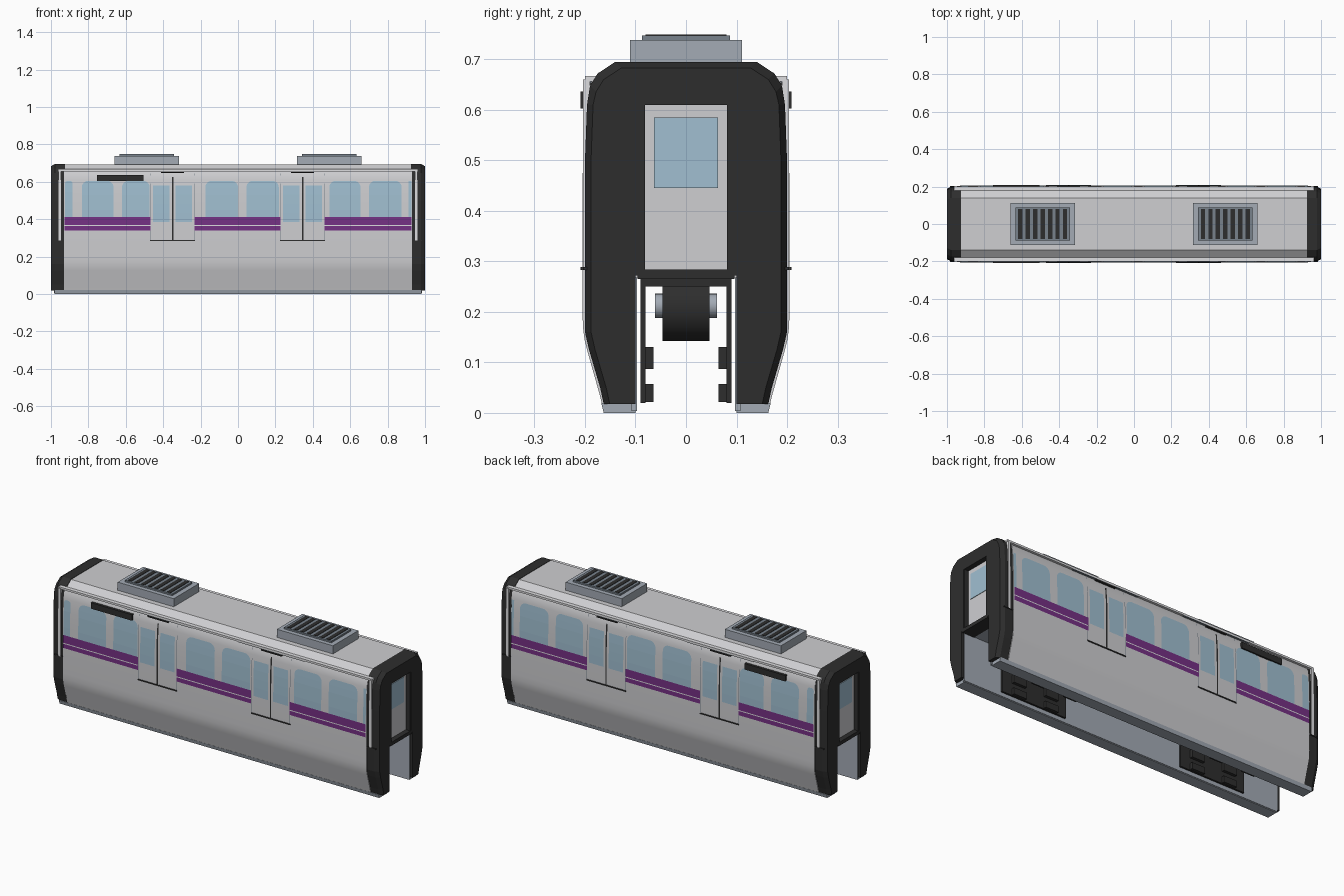
import bpy, bmesh, math

if "Cube" in bpy.data.objects:
    bpy.data.objects.remove(bpy.data.objects["Cube"])


def srgb(*c):
    return [v / 12.92 if v <= 0.04045 else ((v + 0.055) / 1.055) ** 2.4 for v in c] + [1]


def material(name, *c):
    m = bpy.data.materials.new(name)
    m.diffuse_color = srgb(*c)
    m.use_nodes = True
    m.node_tree.nodes["Principled BSDF"].inputs["Base Color"].default_value = m.diffuse_color
    return m


SHELL = material("light grey paint", 0.81, 0.81, 0.82)
TRIM = material("pale trim", 0.87, 0.87, 0.88)
STEEL = material("blue grey metal", 0.64, 0.67, 0.71)
VENT = material("dark blue grey", 0.47, 0.51, 0.55)
BLACK = material("charcoal", 0.18, 0.18, 0.18)
GLASS = material("blue glass", 0.63, 0.75, 0.82)
PURPLE = material("purple", 0.46, 0.19, 0.52)


def finish(name, bm, mats, smooth=False, recalc=True):
    if recalc:
        bmesh.ops.recalc_face_normals(bm, faces=bm.faces)
    me = bpy.data.meshes.new(name)
    bm.to_mesh(me)
    bm.free()
    for m in mats:
        me.materials.append(m)
    ob = bpy.data.objects.new(name, me)
    bpy.context.collection.objects.link(ob)
    if smooth:
        bpy.ops.object.select_all(action='DESELECT')
        ob.select_set(True)
        bpy.context.view_layer.objects.active = ob
        bpy.ops.object.shade_smooth_by_angle(angle=math.radians(25))
    return ob


def box(name, x, y, z, mat):
    bm = bmesh.new()
    bmesh.ops.create_cube(bm, size=1)
    for v in bm.verts:
        v.co = [(a[0] + a[1]) / 2 + c * (a[1] - a[0]) for a, c in zip((x, y, z), v.co)]
    return finish(name, bm, [mat])


def loft(sections):
    """Closed yz outlines placed at given x values, joined and capped."""
    bm = bmesh.new()
    rings = [[bm.verts.new((x, y, z)) for y, z in pts] for x, pts in sections]
    n = len(rings[0])
    for a, b in zip(rings, rings[1:]):
        for i in range(n):
            j = (i + 1) % n
            bm.faces.new((a[i], a[j], b[j], b[i]))
    bm.faces.new(rings[0][::-1])
    bm.faces.new(rings[-1])
    return bm


def mirrored(half):
    """Half outline, channel centre to roof centre, mirrored across y."""
    return half + [(-y, z) for y, z in reversed(half)]


# Outer side profile, bottom to roof
SIDE = [(0.165, 0.012), (0.172, 0.04), (0.196, 0.125), (0.201, 0.145), (0.204, 0.17), (0.205, 0.2),
        (0.205, 0.45), (0.203, 0.54), (0.199, 0.61), (0.194, 0.64), (0.186, 0.658), (0.14, 0.693)]


def side_y(z):
    for (y0, z0), (y1, z1) in zip(SIDE, SIDE[1:]):
        if z0 <= z <= z1:
            return y0 + (y1 - y0) * (z - z0) / (z1 - z0)


# Body shell with the beam channel below
bm = loft([(x, mirrored([(0.1, 0.268), (0.1, 0.012)] + SIDE)) for x in (-0.93, 0.93)])
for f in bm.faces:
    c = f.calc_center_median()
    if abs(c.y) < 0.101 and c.z < 0.3 and abs(c.x) < 0.9:
        f.material_index = 1
finish("body_shell", bm, [SHELL, STEEL], smooth=True)


def panel(name, x0, x1, z0, z1, mat, off=0.002, r=0.0):
    """Thin skin on both curved sides, upper corners rounded by r."""
    rows = [(z0 + (z1 - r - z0) * i / 4, 0) for i in range(5)]
    rows += [(z1 - r + r * math.sin(a), r - r * math.cos(a))
             for a in (math.pi / 2 * k / 6 for k in range(1, 7)) if r]
    bm = bmesh.new()
    for s in (-1, 1):
        prev = None
        for z, d in rows:
            y = s * (side_y(z) + off)
            cur = [bm.verts.new((x0 + d, y, z)), bm.verts.new((x1 - d, y, z))]
            if prev:
                f = [prev[0], prev[1], cur[1], cur[0]]
                bm.faces.new(f if s < 0 else f[::-1])
            prev = cur
    finish(name, bm, [mat], recalc=False)


# Side windows
for x0, x1 in ((-0.835, -0.665), (-0.62, -0.472), (-0.175, 0.0), (0.045, 0.218),
               (0.488, 0.655), (0.70, 0.875)):
    panel("side_window", x0, x1, 0.41, 0.605, GLASS, r=0.035)
panel("end_window_left", -0.925, -0.885, 0.41, 0.605, GLASS, r=0.015)
panel("end_window_right", 0.912, 0.928, 0.41, 0.605, GLASS)

# Purple stripe with a pale pinstripe
for x0, x1 in ((-0.928, -0.468), (-0.232, 0.226), (0.462, 0.928)):
    panel("stripe", x0, x1, 0.34, 0.412, PURPLE, off=0.004)
    panel("pinstripe", x0, x1, 0.364, 0.369, TRIM, off=0.005)

# Double sliding doors
for cx in (-0.35, 0.345):
    for s in (-1, 1):
        a, b = sorted((cx + s * 0.016, cx + s * 0.105))
        panel("door_window", a, b, 0.385, 0.58, GLASS)
        e = cx + s * 0.118
        panel("door_edge", e - 0.0015, e + 0.0015, 0.285, 0.645, VENT)
    panel("door_seam", cx - 0.004, cx + 0.004, 0.285, 0.625, BLACK, off=0.003)
    for s in (-1, 1):
        box("door_step", (cx - 0.12, cx + 0.12), sorted((s * 0.2, s * 0.209)), (0.283, 0.289), BLACK)
        box("door_lamp", (cx - 0.062, cx + 0.062), sorted((s * 0.18, s * 0.203)), (0.646, 0.653), BLACK)
        box("rain_strip", (cx - 0.205, cx + 0.205), sorted((s * 0.18, s * 0.2)), (0.6535, 0.656), VENT)

for s in (-1, 1):
    # Destination sign, gutter and end drain pipes
    box("destination_sign", (-0.755, -0.505), sorted((s * 0.19, s * 0.209)), (0.603, 0.636), BLACK)
    box("gutter", (-0.962, 0.962), sorted((s * 0.178, s * 0.2)), (0.656, 0.667), TRIM)
    for e in (-1, 1):
        box("drain_pipe", sorted((e * 0.946, e * 0.96)), sorted((s * 0.19, s * 0.204)), (0.285, 0.66), TRIM)
        box("pipe_bracket", sorted((e * 0.93, e * 0.985)), sorted((s * 0.19, s * 0.204)), (0.283, 0.289), BLACK)
    # Skirt lining and foot
    box("skirt_liner", (-0.985, 0.985), sorted((s * 0.097, s * 0.108)), (0.004, 0.268), STEEL)
    foot = [(s * 0.1, 0), (s * 0.163, 0), (s * 0.168, 0.02), (s * 0.1, 0.02)]
    finish("skirt_foot", loft([(-0.98, foot), (0.98, foot)]), [STEEL])

# Black end frames with a doorway
FRAME = [(0.085, 0.61), (0.085, 0.272), (0.1, 0.272), (0.1, 0.018), (0.163, 0.018), (0.17, 0.05),
         (0.192, 0.125), (0.2, 0.16), (0.2, 0.5), (0.196, 0.61), (0.19, 0.648), (0.175, 0.672), (0.14, 0.695)]


def frame_ring(inset):
    pts = [(y - (inset if i > 3 else 0), z - (inset if z > 0.64 else 0)) for i, (y, z) in enumerate(FRAME)]
    return mirrored(pts)


for e in (-1, 1):
    rings = [(e * 0.925, frame_ring(0)), (e * 0.978, frame_ring(0)), (e * 1.0, frame_ring(0.012))]
    finish("end_frame", loft(rings), [BLACK])
    box("end_sill", sorted((e * 0.925, e * 1.0)), (-0.096, 0.096), (0.265, 0.284), BLACK)
    box("end_door", sorted((e * 0.92, e * 0.972)), (-0.086, 0.086), (0.27, 0.611), SHELL)
    box("end_door_window", sorted((e * 0.97, e * 0.975)), (-0.063, 0.063), (0.445, 0.585), GLASS)
    for s in (-1, 1):
        box("door_jamb", sorted((e * 0.97, e * 0.998)), sorted((s * 0.081, s * 0.09)), (0.28, 0.612), BLACK)


def wheel(name, centre, radius, width, axis, mat):
    bm = bmesh.new()
    bmesh.ops.create_cone(bm, cap_ends=True, segments=24, radius1=radius, radius2=radius, depth=width)
    for v in bm.verts:
        x, y, z = v.co
        p = (x, z, y) if axis == 'Y' else (x, y, z)
        v.co = [a + b for a, b in zip(centre, p)]
    finish(name, bm, [mat], smooth=True)


for cx in (-0.56, 0.56):
    # Bogies straddling the beam
    box("bogie_top", (cx - 0.2, cx + 0.2), (-0.09, 0.09), (0.25, 0.27), BLACK)
    for s in (-1, 1):
        box("bogie_side", (cx - 0.2, cx + 0.2), sorted((s * 0.08, s * 0.09)), (0.02, 0.26), BLACK)
        x = cx + s * 0.1
        wheel("drive_tyre", (x, 0, 0.21), 0.068, 0.094, 'Y', BLACK)
        wheel("wheel_hub", (x, 0, 0.212), 0.024, 0.122, 'Y', STEEL)
        for t in (-1, 1):
            box("guide_wheel_upper", (x - 0.04, x + 0.04), sorted((t * 0.064, t * 0.082)), (0.087, 0.13), BLACK)
            box("guide_wheel_lower", (x - 0.04, x + 0.04), sorted((t * 0.064, t * 0.082)), (0.022, 0.057), BLACK)

# Roof air conditioners with slatted vents
for cx in (-0.488, 0.488):
    box("roof_unit", (cx - 0.172, cx + 0.172), (-0.111, 0.111), (0.685, 0.738), STEEL)
    box("vent_panel", (cx - 0.145, cx + 0.145), (-0.087, 0.087), (0.735, 0.747), VENT)
    for i in range(7):
        x = cx + (i - 3) * 0.04
        box("vent_slot", (x - 0.011, x + 0.011), (-0.08, 0.08), (0.742, 0.749), BLACK)
